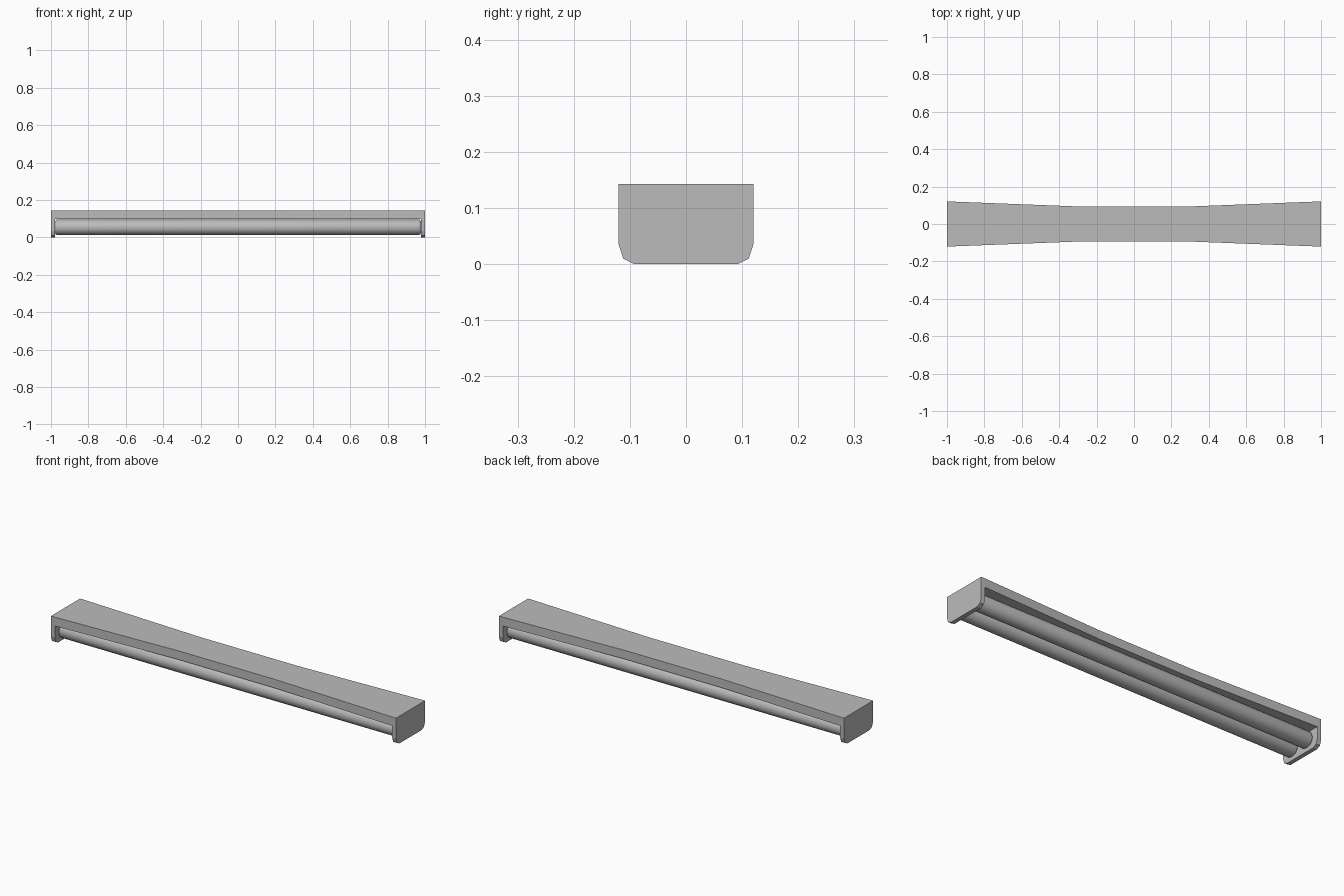
import bpy, bmesh
from math import pi
from mathutils import Matrix, Vector

cube = bpy.data.objects.get("Cube")
if cube:
    bpy.data.objects.remove(cube, do_unlink=True)

grey = bpy.data.materials.new("light_grey")
grey.use_nodes = True
grey.diffuse_color = (0.5, 0.5, 0.5, 1)
grey.node_tree.nodes["Principled BSDF"].inputs["Base Color"].default_value = (0.5, 0.5, 0.5, 1)

END, INNER, TOP, HOUSING_BASE = 1.0, 0.978, 0.143, 0.097


def add_object(name, bm):
    bmesh.ops.recalc_face_normals(bm, faces=bm.faces)
    mesh = bpy.data.meshes.new(name)
    bm.to_mesh(mesh)
    bm.free()
    mesh.materials.append(grey)
    obj = bpy.data.objects.new(name, mesh)
    bpy.context.collection.objects.link(obj)
    return obj


def extrude_outline(name, points, offset):
    bm = bmesh.new()
    face = bm.faces.new([bm.verts.new(p) for p in points])
    result = bmesh.ops.extrude_face_region(bm, geom=[face], use_keep_orig=True)
    verts = [v for v in result["geom"] if isinstance(v, bmesh.types.BMVert)]
    bmesh.ops.translate(bm, verts=verts, vec=Vector(offset))
    return add_object(name, bm)


# Housing with a narrower waist
side = [(-INNER, 0.12), (-0.28, 0.093), (0.28, 0.093), (INNER, 0.12)]
outline = side + [(x, -y) for x, y in reversed(side)]
extrude_outline("housing", [(x, y, HOUSING_BASE) for x, y in outline],
                (0, 0, TOP - HOUSING_BASE))

# End plates with rounded lower corners
half = [(0.12, TOP), (0.12, 0.035), (0.112, 0.01), (0.092, 0)]
profile = half + [(-y, z) for y, z in reversed(half)]
for name, x in (("left_end_plate", INNER), ("right_end_plate", -END)):
    extrude_outline(name, [(x, y, z) for y, z in profile], (END - INNER, 0, 0))

# Pair of tubes with softened ends
for name, y in (("front_tube", -0.052), ("back_tube", 0.052)):
    bm = bmesh.new()
    place = Matrix.Translation((0, y, 0.054)) @ Matrix.Rotation(pi / 2, 4, "Y")
    bmesh.ops.create_cone(bm, cap_ends=True, segments=32, radius1=0.041,
                          radius2=0.041, depth=2 * INNER, matrix=place)
    rims = [e for e in bm.edges if abs(e.verts[0].co.x - e.verts[1].co.x) < 0.01]
    bmesh.ops.bevel(bm, geom=rims, offset=0.012, segments=4, profile=0.5,
                    affect="EDGES")
    tube = add_object(name, bm)
    bpy.ops.object.select_all(action="DESELECT")
    tube.select_set(True)
    bpy.context.view_layer.objects.active = tube
    bpy.ops.object.shade_smooth_by_angle()
